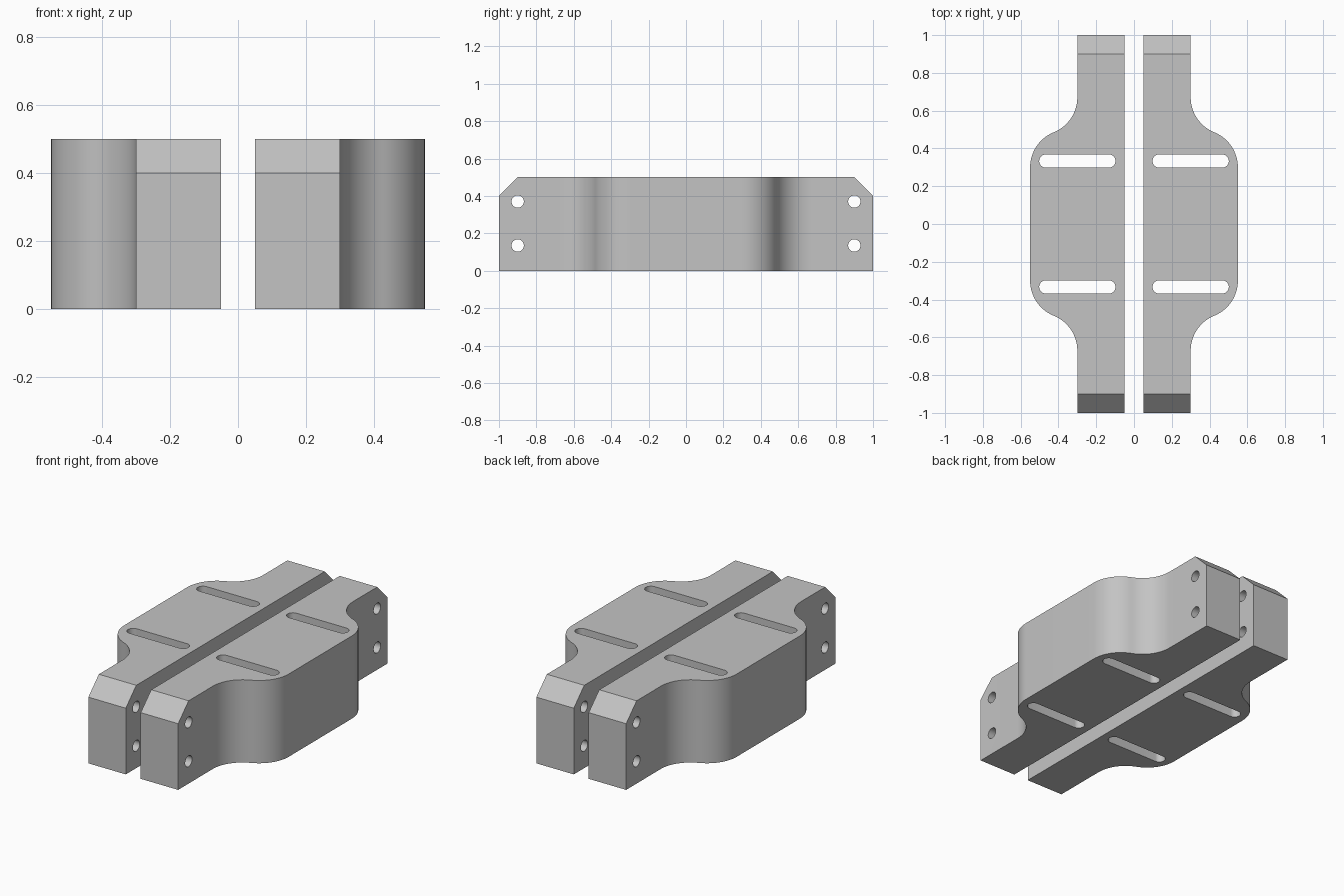
import bpy, bmesh
from math import sin, cos, asin, acos, pi, radians
from mathutils import Matrix

if "Cube" in bpy.data.objects:
    bpy.data.objects.remove(bpy.data.objects["Cube"])

HEIGHT, INNER, ARM, BODY = 0.5, 0.05, 0.3, 0.55   # height and x limits
BEND, CHAMFER = 0.2, 0.1

grey = bpy.data.materials.new("plain grey")
grey.use_nodes = True
grey.diffuse_color = (0.55, 0.55, 0.55, 1)
grey.node_tree.nodes["Principled BSDF"].inputs["Base Color"].default_value = (0.55, 0.55, 0.55, 1)


def arc(cx, cy, r, a0, a1, n=16):
    return [(cx + r * cos(a0 + (a1 - a0) * i / n), cy + r * sin(a0 + (a1 - a0) * i / n))
            for i in range(n + 1)]


def prism(name, outline, depth, matrix=Matrix()):
    """Extrude a flat outline along z, then place it with the matrix."""
    bm = bmesh.new()
    face = bm.faces.new([bm.verts.new((x, y, 0)) for x, y in outline])
    ext = bmesh.ops.extrude_face_region(bm, geom=[face])
    moved = [v for v in ext["geom"] if isinstance(v, bmesh.types.BMVert)]
    bmesh.ops.translate(bm, verts=moved, vec=(0, 0, depth))
    bm.transform(matrix)
    bmesh.ops.recalc_face_normals(bm, faces=bm.faces)
    mesh = bpy.data.meshes.new(name)
    bm.to_mesh(mesh)
    bm.free()
    mesh.materials.append(grey)
    obj = bpy.data.objects.new(name, mesh)
    bpy.context.collection.objects.link(obj)
    return obj


def cut(target, cutter):
    cutter.hide_render = True
    mod = target.modifiers.new("cut", 'BOOLEAN')
    mod.operation, mod.solver, mod.object = 'DIFFERENCE', 'EXACT', cutter
    bpy.context.view_layer.objects.active = target
    bpy.ops.object.modifier_apply(modifier=mod.name)
    bpy.data.objects.remove(cutter)


# Plan outline: wide body with S-shaped shoulders down to the arms
turn = acos((2 * BEND - (BODY - ARM)) / (2 * BEND))
shoulder_y = 0.3
hollow_y = shoulder_y + 2 * BEND * sin(turn)
quarter = (arc(BODY - BEND, shoulder_y, BEND, 0, turn)
           + arc(ARM + BEND, hollow_y, BEND, pi + turn, pi)[1:]
           + [(ARM, 1), (INNER, 1)])
outline = [(x, -y) for x, y in reversed(quarter)] + quarter

# Slot outline, chamfer wedge and axis swap that turns prisms along x
SLOT_R, SLOT_IN, SLOT_OUT = 0.035, 0.098, 0.502
slot = (arc(SLOT_OUT - SLOT_R, 0, SLOT_R, -pi / 2, pi / 2)
        + arc(SLOT_IN + SLOT_R, 0, SLOT_R, pi / 2, 3 * pi / 2))
wedge = [(1 - 2 * CHAMFER, HEIGHT + CHAMFER), (1 + CHAMFER, HEIGHT - 2 * CHAMFER),
         (1 + CHAMFER, HEIGHT + CHAMFER)]
along_x = Matrix(((0, 0, 1, 0), (1, 0, 0, 0), (0, 1, 0, 0), (0, 0, 0, 1)))

# Left clamp half
left = prism("left_clamp_half", outline, HEIGHT)
for end in (-1, 1):
    cut(left, prism("chamfer_cutter", [(end * y, z) for y, z in wedge], 1, along_x))
    cut(left, prism("slot_cutter", slot, 1, Matrix.Translation((0, end / 3, -0.25))))
    for z in (0.135, 0.37):
        cut(left, prism("bolt_hole_cutter", arc(end * 0.9, z, 0.033, 0, 2 * pi, 32)[:-1], 1, along_x))

# Right clamp half is its mirror image
right = left.copy()
right.data = left.data.copy()
right.name = "right_clamp_half"
right.data.transform(Matrix.Scale(-1, 4, (1, 0, 0)))
right.data.flip_normals()
bpy.context.collection.objects.link(right)

bpy.ops.object.select_all(action='DESELECT')
for half in (left, right):
    half.select_set(True)
bpy.context.view_layer.objects.active = left
bpy.ops.object.shade_smooth_by_angle(angle=radians(30))
